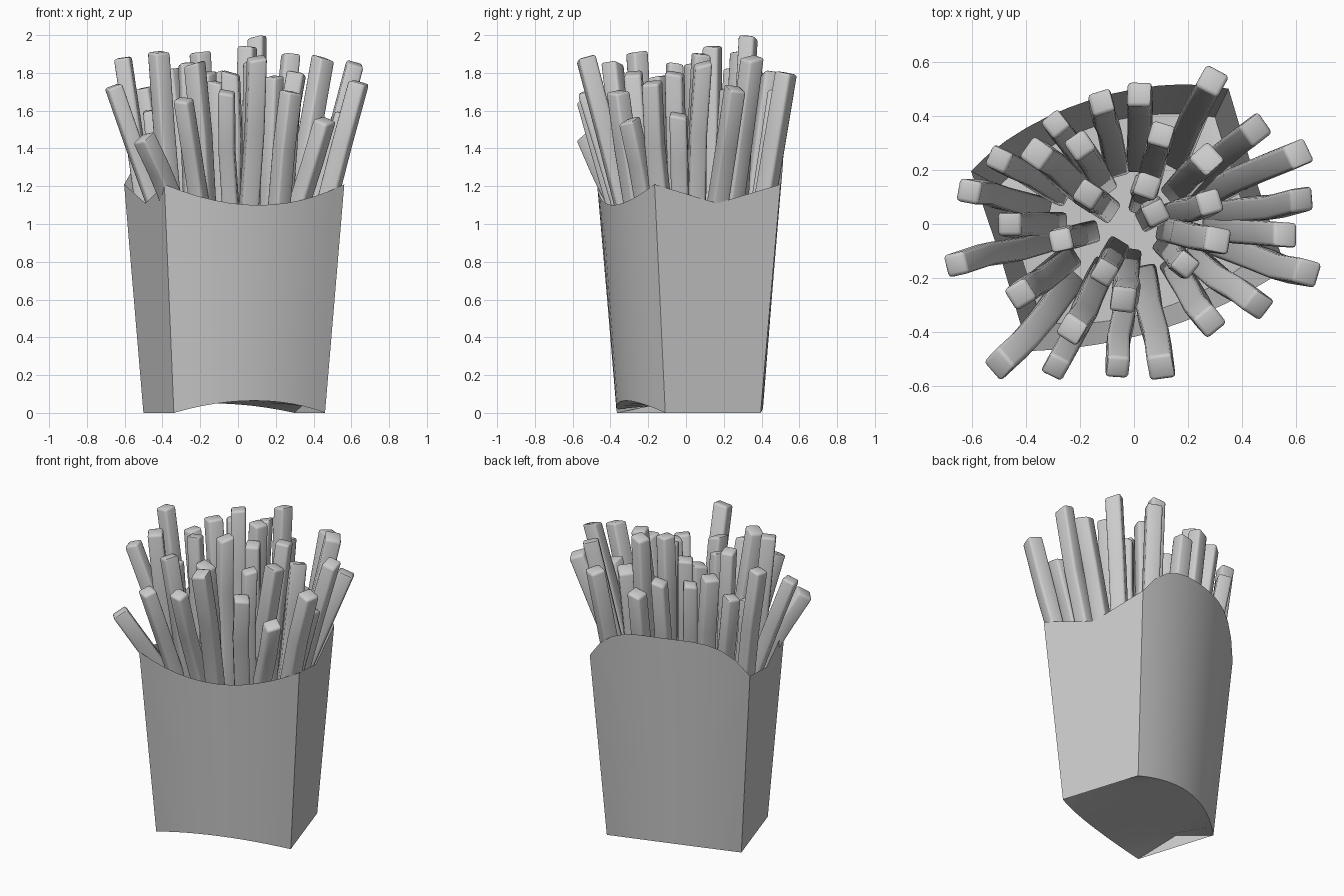
import bpy
import bmesh
import math
import random
from mathutils import Vector, Matrix

cube = bpy.data.objects.get("Cube")
if cube:
    bpy.data.objects.remove(cube, do_unlink=True)
random.seed(4)

grey = bpy.data.materials.new("plain grey")
grey.use_nodes = True
GREY = (0.6, 0.6, 0.6, 1)
grey.diffuse_color = GREY
grey.node_tree.nodes["Principled BSDF"].inputs["Base Color"].default_value = GREY


def finish(bm, name, angle):
    """Turn a bmesh into a smooth-shaded object."""
    bmesh.ops.recalc_face_normals(bm, faces=bm.faces)
    mesh = bpy.data.meshes.new(name)
    bm.to_mesh(mesh)
    bm.free()
    mesh.materials.append(grey)
    obj = bpy.data.objects.new(name, mesh)
    bpy.context.collection.objects.link(obj)
    bpy.ops.object.select_all(action='DESELECT')
    obj.select_set(True)
    bpy.context.view_layer.objects.active = obj
    bpy.ops.object.shade_smooth_by_angle(angle=math.radians(angle))


# Carton: one ring of wall points, tapering down, turned about z
TURN = Matrix.Translation((-0.02, 0.015, 0)) @ Matrix.Rotation(math.radians(17.7), 4, 'Z')
UNTURN = TURN.inverted()
RIM, STEPS = 1.21, 12


def wall_point(sx, sy, bulge, z):
    """Point on the wall at height z; sx, sy run from -1 to 1 over the plan."""
    t = z / RIM
    return TURN @ Vector((sx * (0.42 + 0.08 * t), sy * (0.265 + 0.085 * t) + bulge, z))


columns = []
for i in range(STEPS + 1):                      # bowed front with a dipped rim
    s = 2 * i / STEPS - 1
    bow = 1 - s * s
    columns.append((s, -1, -0.08 * bow, 0.065 * bow, RIM - 0.11 * bow))
columns.append((1, 0, 0, 0, RIM - 0.1))         # side with a notched rim
for i in range(STEPS + 1):                      # bowed back with a raised arch
    s = 1 - 2 * i / STEPS
    bow = 1 - s * s
    columns.append((s, 1, 0.1 * bow, 0.05 * bow, RIM + 0.23 * (1 - abs(s) ** 3.5)))
columns.append((-1, 0, 0, 0, RIM - 0.1))

bm = bmesh.new()
low = [bm.verts.new(wall_point(x, y, b, z0)) for x, y, b, z0, z1 in columns]
high = [bm.verts.new(wall_point(x, y, b, z1)) for x, y, b, z0, z1 in columns]
count = len(columns)
for i in range(count):
    j = (i + 1) % count
    bm.faces.new((low[i], low[j], high[j], high[i]))
# Arched floor between the front and back lower edges, tucked up at the sides
front = low[:STEPS + 1]
back = low[STEPS + 2:2 * STEPS + 3][::-1]
middle = []
for i in range(STEPS + 1):
    s = 2 * i / STEPS - 1
    lift = Vector((0, 0, 0.08 * s ** 4))
    middle.append(bm.verts.new((front[i].co + back[i].co) / 2 + lift))
for a, b in ((front, middle), (middle, back)):
    for i in range(STEPS):
        bm.faces.new((a[i], b[i], b[i + 1], a[i + 1]))
finish(bm, "carton", 30)

# Fries: tip x, y, z, and how far out the stick leaves the carton
FRIES = [
    (-.61, .12, 1.88, .82), (-.66, -.15, 1.73, .7), (-.5, -.52, 1.46, .68),
    (-.29, -.53, 1.66, .7), (-.06, -.53, 1.7, .66), (.1, -.53, 1.88, .66),
    (.28, -.36, 1.7, .8), (.46, -.3, 1.55, .7), (.64, -.18, 1.75, .73),
    (.56, -.04, 1.58, .75), (.62, .09, 1.85, .72), (.61, .26, 1.72, .68),
    (.45, .35, 1.88, .7), (.29, .53, 1.8, .78), (.02, .48, 1.7, .85),
    (-.12, .45, 1.8, .85), (-.29, .37, 1.8, .8), (-.2, .29, 1.91, .85),
    (-.36, .26, 1.82, .8), (-.5, .24, 1.72, .8), (-.46, 0, 1.6, .9),
    (-.17, .11, 1.8, .9), (-.27, -.06, 1.85, .9), (-.42, -.26, 1.91, .85),
    (-.11, -.18, 1.75, .9), (-.23, -.39, 1.85, .75), (-.04, -.28, 1.8, .8),
    (.08, .04, 1.85, 1), (.05, .14, 1.94, .9), (.31, -.06, 1.8, .6),
    (.28, .08, 1.9, .7), (.27, .24, 1.7, .85), (.19, -.15, 1.78, .9),
    (.1, .33, 1.99, .85),
]


def inside(point):
    """Pull a point at rim height back inside the carton walls."""
    p = UNTURN @ point
    p.x = max(-0.43, min(0.43, p.x))
    reach = 0.28 + 0.07 * (1 - (p.x / 0.5) ** 2)
    p.y = max(-reach, min(reach, p.y))
    return TURN @ p


def add_fry(x, y, z, spread):
    """Square stick with a slight bend, softened edges and a slanted end."""
    tip = Vector((x, y, z))
    entry = inside(Vector((x * spread, y * spread, 1.1)))
    foot = Vector((entry.x * 0.7, entry.y * 0.6, 0.3))
    axis = (tip - entry).normalized()
    outward = Vector((x, y, 0)).normalized()
    side = axis.cross(outward).normalized()
    face = side.cross(axis)
    half = random.uniform(0.041, 0.048)
    bend = side * random.uniform(-0.012, 0.012)
    slant = axis * random.uniform(-0.3, 0.3) * half
    bm = bmesh.new()
    rings = []
    for centre in (foot, entry, entry.lerp(tip, 0.5) + bend, tip):
        ring = []
        for a, b in ((-1, -1), (1, -1), (1, 1), (-1, 1)):
            corner = centre + (side * a + face * b) * half
            if centre is tip:
                corner += slant * a
            ring.append(bm.verts.new(corner))
        rings.append(ring)
    for r0, r1 in zip(rings, rings[1:]):
        for i in range(4):
            j = (i + 1) % 4
            bm.faces.new((r0[i], r0[j], r1[j], r1[i]))
    bm.faces.new(rings[0][::-1])
    bm.faces.new(rings[-1])
    bm.normal_update()
    sharp = [e for e in bm.edges if e.calc_face_angle(0) > 0.8]
    bmesh.ops.bevel(bm, geom=sharp, offset=0.014, segments=2, profile=0.5, affect='EDGES')
    finish(bm, "fry", 50)


for fry in FRIES:
    add_fry(*fry)
